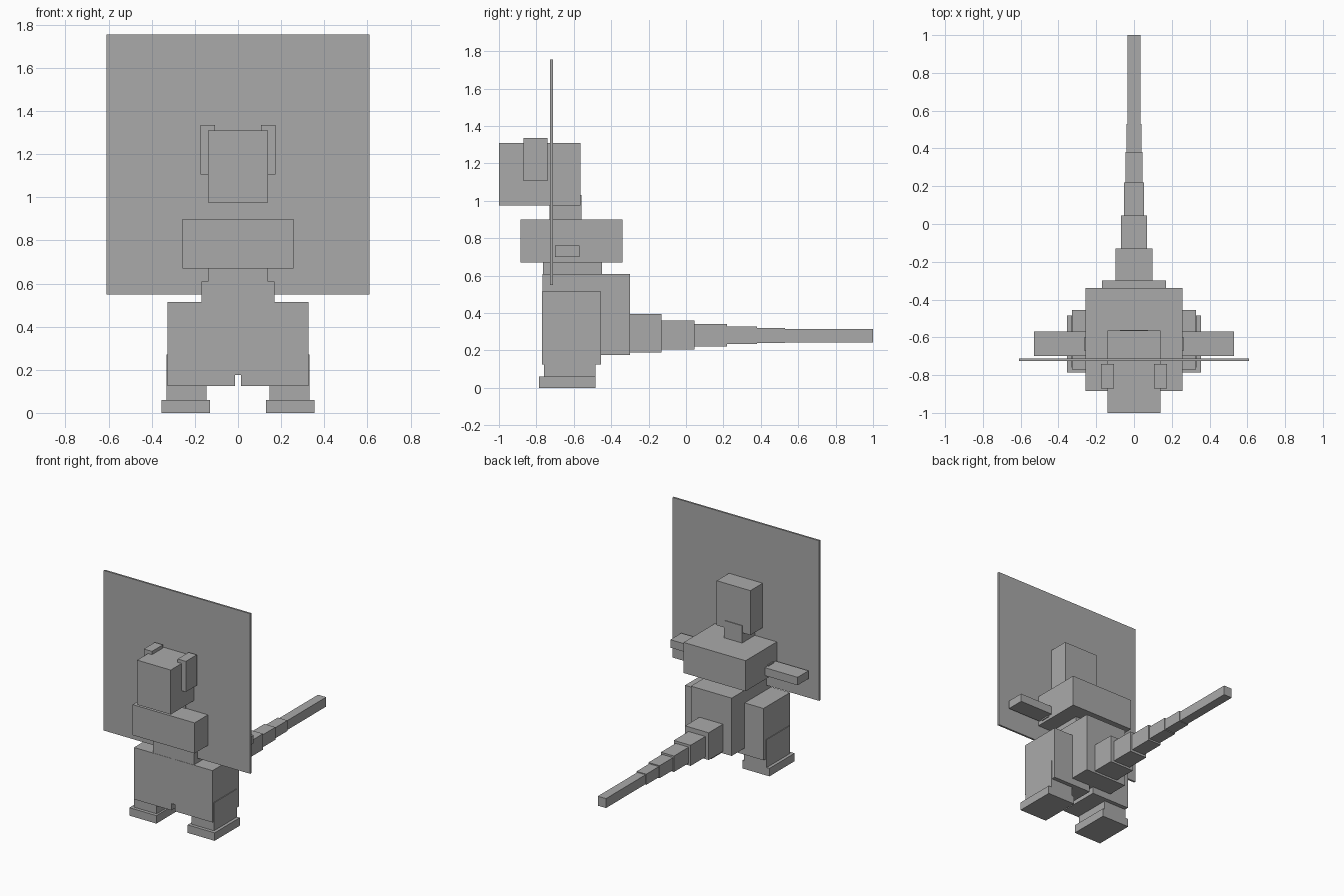
import bpy

cube = bpy.data.objects.get("Cube")
if cube:
    bpy.data.objects.remove(cube, do_unlink=True)

grey = bpy.data.materials.new("plain_grey")
grey.use_nodes = True
grey.diffuse_color = (0.4, 0.4, 0.4, 1)
grey.node_tree.nodes["Principled BSDF"].inputs["Base Color"].default_value = (0.4, 0.4, 0.4, 1)


def box(name, x, y, z):
    """Flat-sided box spanning the (low, high) pairs on each axis."""
    spans = (x, y, z)
    bpy.ops.mesh.primitive_cube_add(size=1, location=[(a + b) / 2 for a, b in spans])
    ob = bpy.context.object
    ob.name = name
    ob.scale = [b - a for a, b in spans]
    bpy.ops.object.transform_apply(location=False, rotation=False, scale=True)
    ob.data.materials.append(grey)


def centred(name, half, y, z):
    box(name, (-half, half), y, z)


def pair(name, x, y, z):
    box("left_" + name, x, y, z)
    box("right_" + name, (-x[1], -x[0]), y, z)


# Thin upright panel
centred("panel", 0.61, (-0.726, -0.712), (0.55, 1.755))

# Head, neck and torso
centred("head", 0.14, (-1.0, -0.565), (0.975, 1.31))
centred("neck", 0.075, (-0.73, -0.56), (0.85, 1.03))
centred("chest", 0.258, (-0.885, -0.34), (0.67, 0.90))
centred("waist", 0.14, (-0.765, -0.45), (0.58, 0.69))
centred("hips", 0.17, (-0.768, -0.30), (0.175, 0.61))
pair("ear", (0.107, 0.175), (-0.87, -0.74), (1.105, 1.335))

# Arms
pair("shoulder", (0.20, 0.265), (-0.67, -0.60), (0.69, 0.77))
pair("arm", (0.24, 0.53), (-0.70, -0.57), (0.70, 0.76))

# Legs
pair("thigh", (0.015, 0.327), (-0.77, -0.455), (0.125, 0.515))
pair("shin", (0.145, 0.332), (-0.76, -0.485), (0.05, 0.27))
pair("foot", (0.13, 0.355), (-0.785, -0.485), (0.0, 0.06))

# Tail: each segment gives its end, half width, bottom and top
start = -0.32
tail = [
    (-0.13, 0.098, 0.19, 0.395),
    (0.045, 0.07, 0.205, 0.36),
    (0.22, 0.054, 0.222, 0.342),
    (0.38, 0.046, 0.234, 0.328),
    (0.53, 0.04, 0.24, 0.32),
    (1.0, 0.034, 0.243, 0.314),
]
for i, (end, half, low, high) in enumerate(tail):
    centred(f"tail_segment_{i + 1}", half, (start, end), (low, high))
    start = end - 0.01
